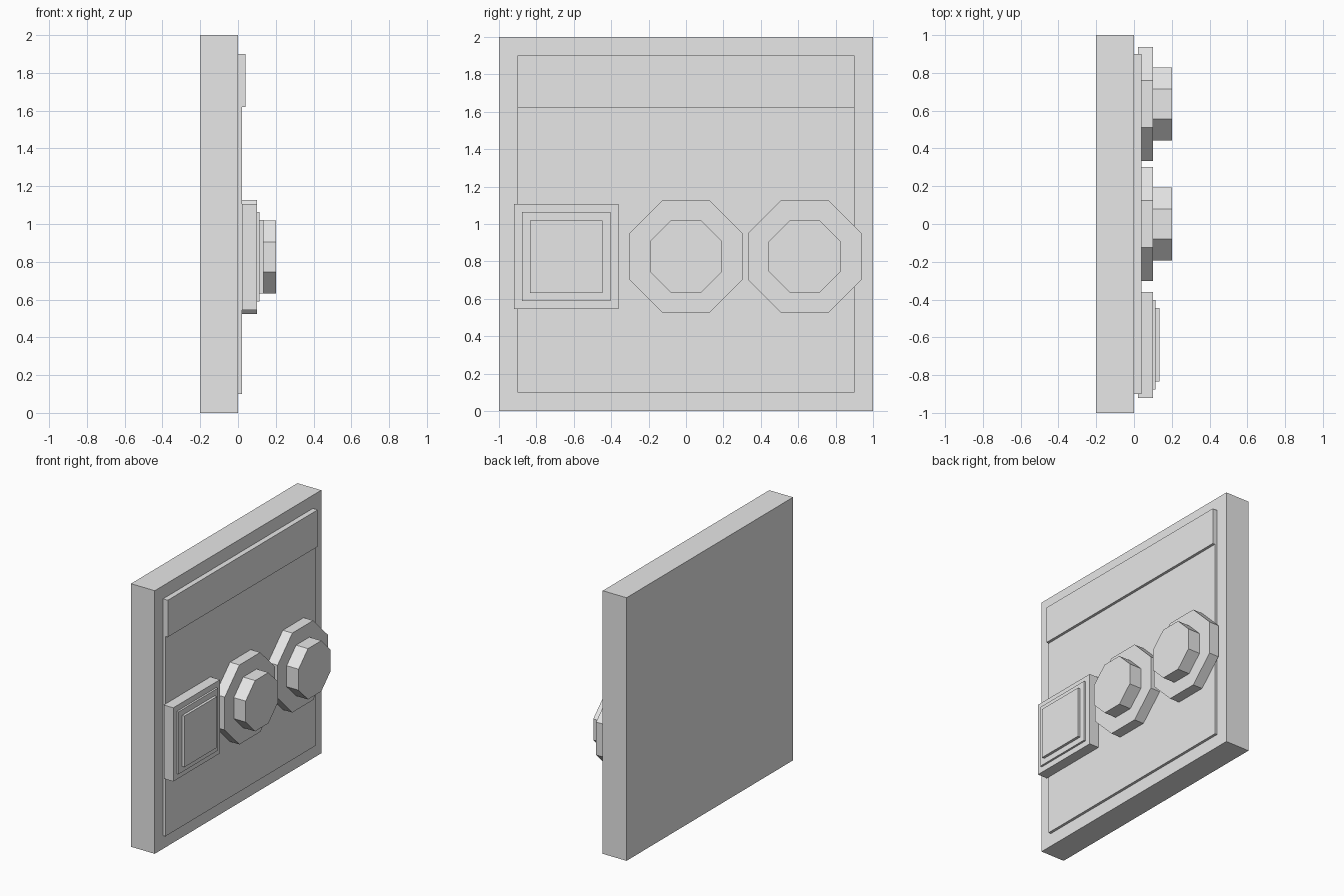
import bpy
import bmesh
from math import cos, pi
from mathutils import Matrix

default = bpy.data.objects.get("Cube")
if default:
    bpy.data.objects.remove(default, do_unlink=True)

grey = bpy.data.materials.new("light_grey")
grey.use_nodes = True
grey.diffuse_color = (0.8, 0.8, 0.8, 1)
grey.node_tree.nodes["Principled BSDF"].inputs["Base Color"].default_value = grey.diffuse_color


def finish(name, bm):
    mesh = bpy.data.meshes.new(name)
    bm.to_mesh(mesh)
    bm.free()
    mesh.materials.append(grey)
    obj = bpy.data.objects.new(name, mesh)
    bpy.context.collection.objects.link(obj)
    return obj


def slab(name, x, y, z):
    """Box given by its (low, high) range on each axis."""
    bm = bmesh.new()
    centre = [sum(r) / 2 for r in (x, y, z)]
    size = [r[1] - r[0] for r in (x, y, z)]
    bmesh.ops.create_cube(bm, size=1, matrix=Matrix.Translation(centre) @ Matrix.Diagonal((*size, 1)))
    return finish(name, bm)


def octagon(name, x, y, z, half):
    """Flat-topped octagonal disc facing +x; half is half its width."""
    bm = bmesh.new()
    radius = half / cos(pi / 8)
    place = (Matrix.Translation((sum(x) / 2, y, z)) @ Matrix.Rotation(pi / 2, 4, "Y")
             @ Matrix.Rotation(pi / 8, 4, "Z"))
    bmesh.ops.create_cone(bm, cap_ends=True, segments=8, radius1=radius, radius2=radius,
                          depth=x[1] - x[0], matrix=place)
    return finish(name, bm)


# Wall panel, raised face plate and header strip
slab("back_panel", (-0.2, 0), (-1, 1), (0, 2))
slab("face_plate", (0, 0.02), (-0.9, 0.9), (0.1, 1.9))
slab("header_strip", (0.02, 0.04), (-0.9, 0.9), (1.62, 1.9))

# Square stepped button
row = 0.826
button_y = -0.64
for name, x, half in (("button_base", (0.02, 0.1), 0.28),
                      ("button_step", (0.1, 0.115), 0.237),
                      ("button_face", (0.115, 0.135), 0.194)):
    slab(name, x, (button_y - half, button_y + half), (row - half, row + half))

# Two octagonal knobs
for side, y in (("middle", 0), ("end", 0.635)):
    octagon(side + "_knob_base", (0.02, 0.1), y, row, 0.302)
    octagon(side + "_knob_cap", (0.1, 0.2), y, row, 0.193)
